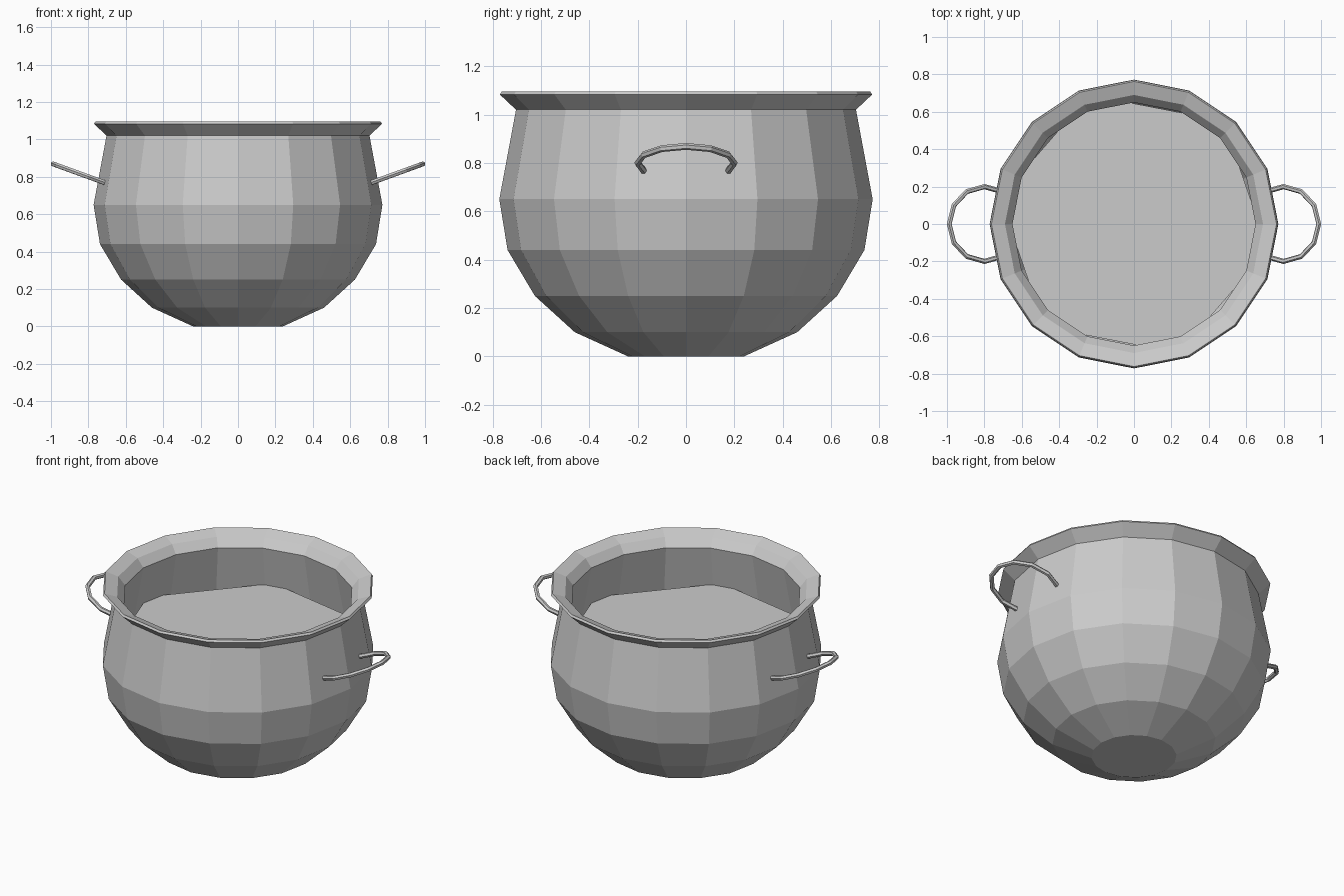
import bpy, bmesh
from math import sin, cos, pi, radians

if "Cube" in bpy.data.objects:
    bpy.data.objects.remove(bpy.data.objects["Cube"])

SIDES = 16


def make_object(name, bm):
    bmesh.ops.recalc_face_normals(bm, faces=bm.faces)
    me = bpy.data.meshes.new(name)
    bm.to_mesh(me)
    bm.free()
    ob = bpy.data.objects.new(name, me)
    bpy.context.collection.objects.link(ob)
    return ob


def lathe(name, profile, sides):
    """Spin (radius, height) points around z, capping both ends."""
    bm = bmesh.new()
    rings = [[bm.verts.new((r * cos(2 * pi * i / sides), r * sin(2 * pi * i / sides), z))
              for i in range(sides)] for r, z in profile]
    for a, b in zip(rings, rings[1:]):
        for i in range(sides):
            j = (i + 1) % sides
            bm.faces.new((a[i], a[j], b[j], b[i]))
    bm.faces.new(rings[0])
    bm.faces.new(rings[-1])
    return make_object(name, bm)


# Pot body: outside, flared rim, then the inside wall
outer = [(0.24, 0), (0.46, 0.10), (0.625, 0.25), (0.738, 0.44), (0.772, 0.65),
         (0.703, 1.02), (0.77, 1.083), (0.762, 1.095)]
inner = [(0.69, 1.07), (0.65, 1.02), (0.722, 0.65), (0.69, 0.46),
         (0.59, 0.28), (0.43, 0.14), (0.22, 0.05)]
lathe("pot_body", outer + inner, SIDES)

# Flat coarse surface of the contents
bm = bmesh.new()
bm.faces.new([bm.verts.new((0.73 * cos(radians(a)), 0.73 * sin(radians(a)), 0.77))
              for a in range(-11, 349, 60)])
make_object("liquid_surface", bm)


# Looped side handles, tilted upward
def handle(name, side):
    cu = bpy.data.curves.new(name, 'CURVE')
    cu.dimensions = '3D'
    cu.bevel_depth = 0.014
    cu.bevel_resolution = 1
    cu.use_fill_caps = True
    angles = range(-120, 121, 30)
    sp = cu.splines.new('POLY')
    sp.points.add(len(angles) - 1)
    sp.use_smooth = False
    tilt = radians(20)
    for p, a in zip(sp.points, angles):
        u, v = 0.2 * cos(radians(a)), 0.2 * sin(radians(a))
        p.co = (side * (0.80 + u * cos(tilt)), v, 0.80 + u * sin(tilt), 1)
    ob = bpy.data.objects.new(name, cu)
    bpy.context.collection.objects.link(ob)


handle("right_handle", 1)
handle("left_handle", -1)
